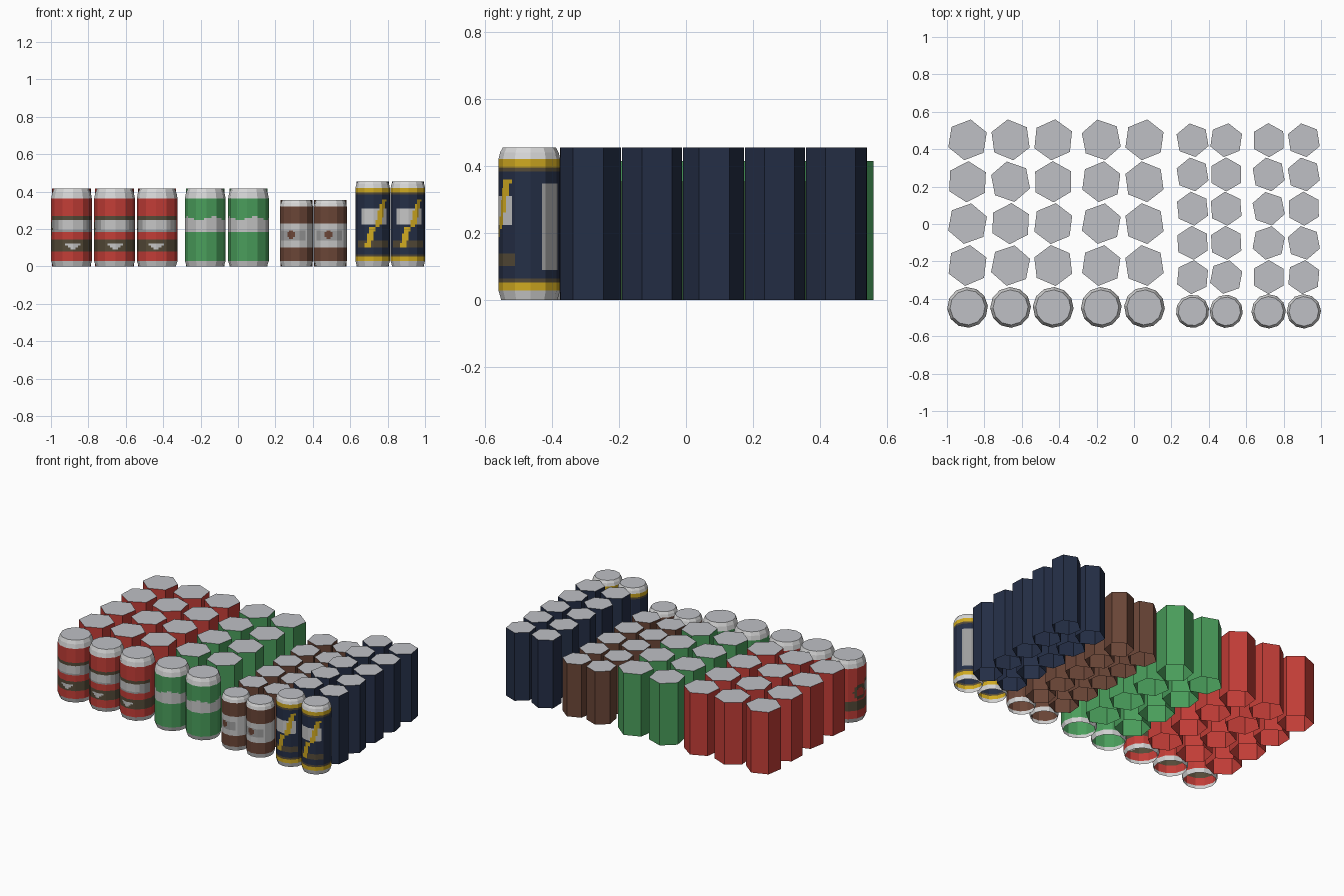
import bpy, bmesh, math, random

if "Cube" in bpy.data.objects:
    bpy.data.objects.remove(bpy.data.objects["Cube"])
random.seed(4)

# Flat colours (linear)
COLOURS = {
    "silver": (0.68, 0.68, 0.68), "lid_grey": (0.52, 0.53, 0.56),
    "red": (0.54, 0.047, 0.038), "green": (0.068, 0.34, 0.105),
    "brown": (0.145, 0.06, 0.038), "navy": (0.018, 0.028, 0.062),
    "gold": (0.63, 0.40, 0.015), "olive": (0.09, 0.07, 0.04),
    "pale_grey": (0.56, 0.56, 0.56), "mid_grey": (0.34, 0.34, 0.34),
}
NAMES = list(COLOURS)
MATS = []
for n, c in COLOURS.items():
    m = bpy.data.materials.new(n)
    m.diffuse_color = (*c, 1)
    m.use_nodes = True
    m.node_tree.nodes["Principled BSDF"].inputs["Base Color"].default_value = m.diffuse_color
    MATS.append(m)


# Label rules: t = degrees from the front (positive towards +x), z = height
def red_label(t, z):
    ring = math.hypot((t + 105) * 0.0019, z - 0.2)
    if 0.03 < ring < 0.05:
        return "olive"
    if 0.25 < z < 0.27 and abs(t) < 80:
        return "olive"
    if 0.185 < z < 0.25 and abs(t) < 80:
        return "mid_grey" if abs(t) > 48 or z < 0.2 else "pale_grey"
    if 0.08 < z < 0.145:
        return "pale_grey" if abs(t) < (z - 0.085) * 620 and z < 0.125 else "olive"
    return "red"


def green_label(t, z):
    wave = 0.257 + 0.008 * math.sin(math.radians(t * 4))
    return "pale_grey" if 0.19 < z < wave else "green"


def brown_label(t, z):
    if math.hypot(t * 0.0016, z - 0.168) < 0.022:
        return "brown"
    if 0.10 < z < 0.23:
        return "mid_grey" if 0.14 < z < 0.195 and abs(t) < 50 else "pale_grey"
    return "brown"


def navy_label(t, z):
    if z > 0.395 or z < 0.05:
        return "gold"
    if z > 0.382 or z < 0.07:
        return "olive"
    # zigzag bolt
    centre = -18 + (z - 0.10) * 190 + (10 if z > 0.21 else -4)
    if 0.10 < z < 0.36 and abs(t - centre) < 10:
        return "gold"
    if 0.225 < z < 0.31 and -45 < t < 50:
        return "pale_grey"
    if 0.10 < z < 0.14 and abs(t) < 60:
        return "olive"
    if 0.09 < z < 0.35 and 112 < t < 160:
        return "mid_grey"
    return "navy"


def finish(bm, name, x, y, turn):
    me = bpy.data.meshes.new(name)
    bm.to_mesh(me)
    bm.free()
    for m in MATS:
        me.materials.append(m)
    ob = bpy.data.objects.new(name, me)
    ob.location = (x, y, 0)
    ob.rotation_euler.z = math.radians(turn)
    bpy.context.collection.objects.link(ob)


def stack_rings(bm, corners, profile, paint):
    """Walls through (radius, z) rings, open below, with a lid on top."""
    rings = [[bm.verts.new((px * r, py * r, z)) for px, py in corners]
             for r, z in profile]
    n = len(corners)
    for low, high in zip(rings, rings[1:]):
        for i in range(n):
            j = (i + 1) % n
            f = bm.faces.new((low[i], low[j], high[j], high[i]))
            c = f.calc_center_median()
            t = math.degrees(math.atan2(c.x, -c.y))
            f.material_index = NAMES.index(paint(t, c.z))
    bm.faces.new(rings[-1]).material_index = NAMES.index("lid_grey")


def polygon(sides, cuts):
    """Unit polygon with each straight side cut into several pieces."""
    pts = [(math.cos(2 * math.pi * k / sides + math.pi / 2),
            math.sin(2 * math.pi * k / sides + math.pi / 2)) for k in range(sides)]
    out = []
    for (ax, ay), (bx, by) in zip(pts, pts[1:] + pts[:1]):
        for c in range(cuts):
            f = c / cuts
            out.append((ax + (bx - ax) * f, ay + (by - ay) * f))
    return out


def front_can(name, x, y, r, h, body, label, turn):
    base, top = 0.028, h - (0.035 if r < 0.1 else 0.052)
    steps = 32
    profile = [(r * 0.91, 0)]
    profile += [(r, base + (top - base) * i / steps) for i in range(steps + 1)]
    profile += [(r * 0.95, top + (h - top) * 0.55), (r * 0.86, h)]

    def paint(t, z):
        return label(t, z) if base < z < top else "silver"
    bm = bmesh.new()
    stack_rings(bm, polygon(12, 4), profile, paint)
    finish(bm, name, x, y, turn)


def back_can(name, x, y, r, h, body):
    bm = bmesh.new()
    stack_rings(bm, polygon(6, 1), [(r, 0), (r, h)], lambda t, z: body)
    finish(bm, name, x, y, random.uniform(-13, 13))


# Groups: colour, column x positions, radius, height, label, front turns
GROUPS = [
    ("red", (-0.89, -0.66, -0.432), 0.109, 0.415, red_label, (4, 2, -3)),
    ("green", (-0.175, 0.056), 0.109, 0.415, green_label, (3, -4)),
    ("brown", (0.313, 0.493), 0.089, 0.355, brown_label, (-20, -6)),
    ("navy", (0.72, 0.908), 0.092, 0.455, navy_label, (2, 2)),
]
for body, xs, r, h, label, turns in GROUPS:
    big = r > 0.1
    rows, pitch, y0 = (5, 0.224, -0.446) if big else (6, 0.183, -0.467)
    for col, x in enumerate(xs):
        front_can(f"{body}_front_can_{col}", x, y0, r, h, body, label, turns[col])
        for row in range(1, rows):
            back_can(f"{body}_back_can_{col}_{row}", x, y0 + row * pitch,
                     0.11 if big else 0.091, h, body)
